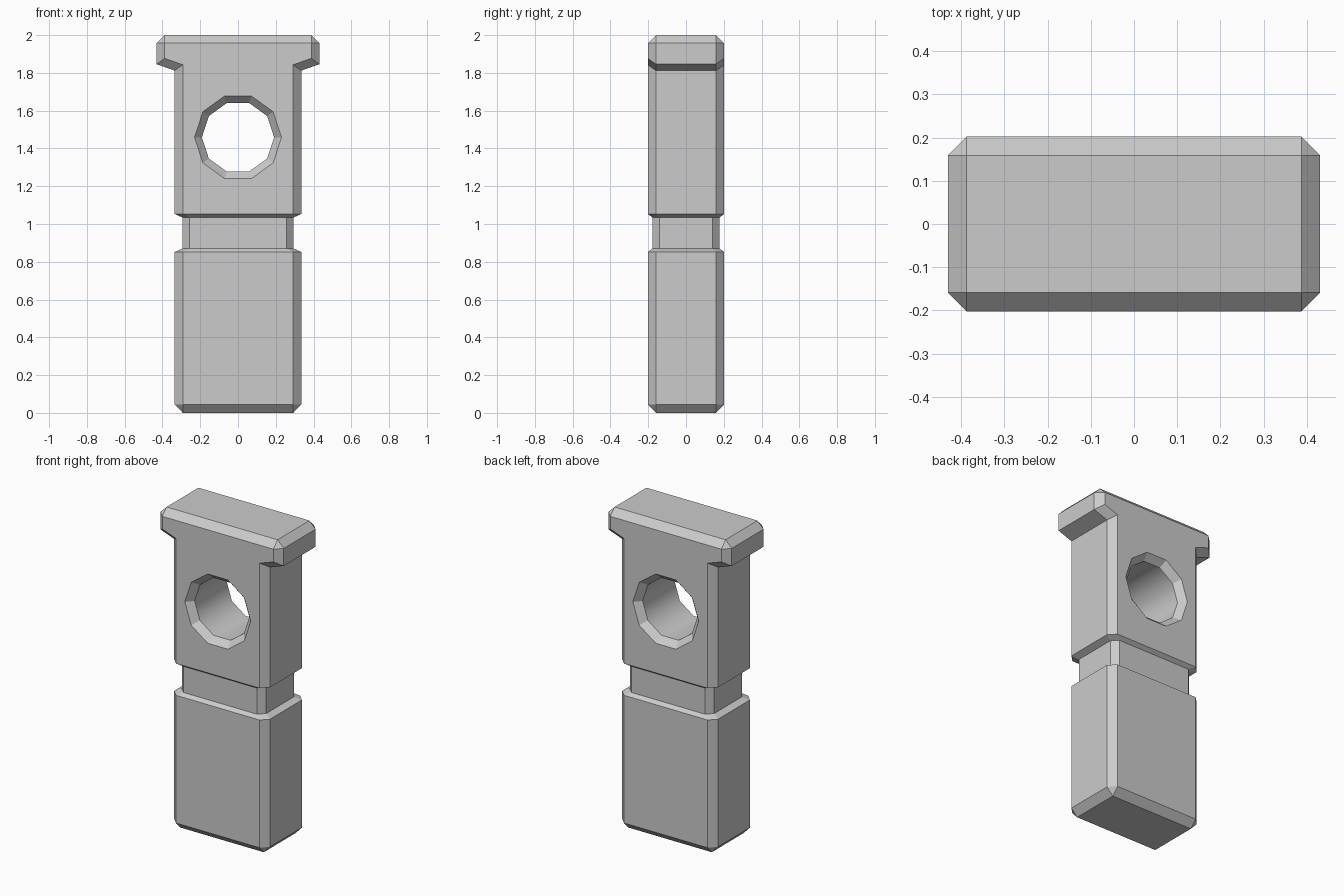
import bpy, bmesh
from math import cos, sin, pi

if "Cube" in bpy.data.objects:
    bpy.data.objects.remove(bpy.data.objects["Cube"])


def loft(name, rings, smooth_bands=()):
    """Join equal-length point rings into a closed, capped solid."""
    bm = bmesh.new()
    loops = [[bm.verts.new(p) for p in ring] for ring in rings]
    n = len(loops[0])
    for k, (a, b) in enumerate(zip(loops, loops[1:])):
        for i in range(n):
            j = (i + 1) % n
            face = bm.faces.new((a[i], a[j], b[j], b[i]))
            face.smooth = k in smooth_bands
    bm.faces.new(loops[0])
    bm.faces.new(loops[-1])
    bmesh.ops.remove_doubles(bm, verts=bm.verts[:], dist=1e-4)
    bmesh.ops.recalc_face_normals(bm, faces=bm.faces[:])
    mesh = bpy.data.meshes.new(name)
    bm.to_mesh(mesh)
    bm.free()
    obj = bpy.data.objects.new(name, mesh)
    bpy.context.collection.objects.link(obj)
    return obj


def section(x, y, c, z_side, z_front=None):
    """Rectangle with cut corners; front/back points may sit at another height."""
    zf = z_side if z_front is None else z_front
    pts = []
    for sx, sy in ((1, 1), (-1, 1), (-1, -1), (1, -1)):
        pair = [(sx * x, sy * (y - c), z_side), (sx * (x - c), sy * y, zf)]
        pts += pair if sx * sy > 0 else pair[::-1]
    return pts


def decagon(r, y, z=1.459):
    return [(r * cos(i * pi / 5), y, z + r * sin(i * pi / 5)) for i in range(10)]


# Shank with groove, flaring into the flush-faced T head
C = 0.043
body = loft("tag_body", [
    section(0.292, 0.159, 0, 0),
    section(0.335, 0.202, C, 0.045),
    section(0.335, 0.202, C, 0.852),
    section(0.295, 0.178, 0.038, 0.870),
    section(0.295, 0.178, 0.038, 1.035),
    section(0.335, 0.202, C, 1.053),
    section(0.335, 0.202, C, 1.812, 1.843),
    section(0.431, 0.202, C, 1.846, 1.877),
    section(0.431, 0.202, C, 1.957),
    section(0.388, 0.159, 0, 2.0),
])

# Ten-sided through hole with chamfered rims and a smooth bore
cutter = loft("hole_cutter", [
    decagon(0.270, -0.245), decagon(0.191, -0.160),
    decagon(0.191, 0.160), decagon(0.270, 0.245),
], smooth_bands=(1,))
cutter.hide_render = True

mod = body.modifiers.new("hole", 'BOOLEAN')
mod.operation = 'DIFFERENCE'
mod.solver = 'EXACT'
mod.object = cutter
bpy.context.view_layer.objects.active = body
bpy.ops.object.modifier_apply(modifier=mod.name)
bpy.data.objects.remove(cutter)
